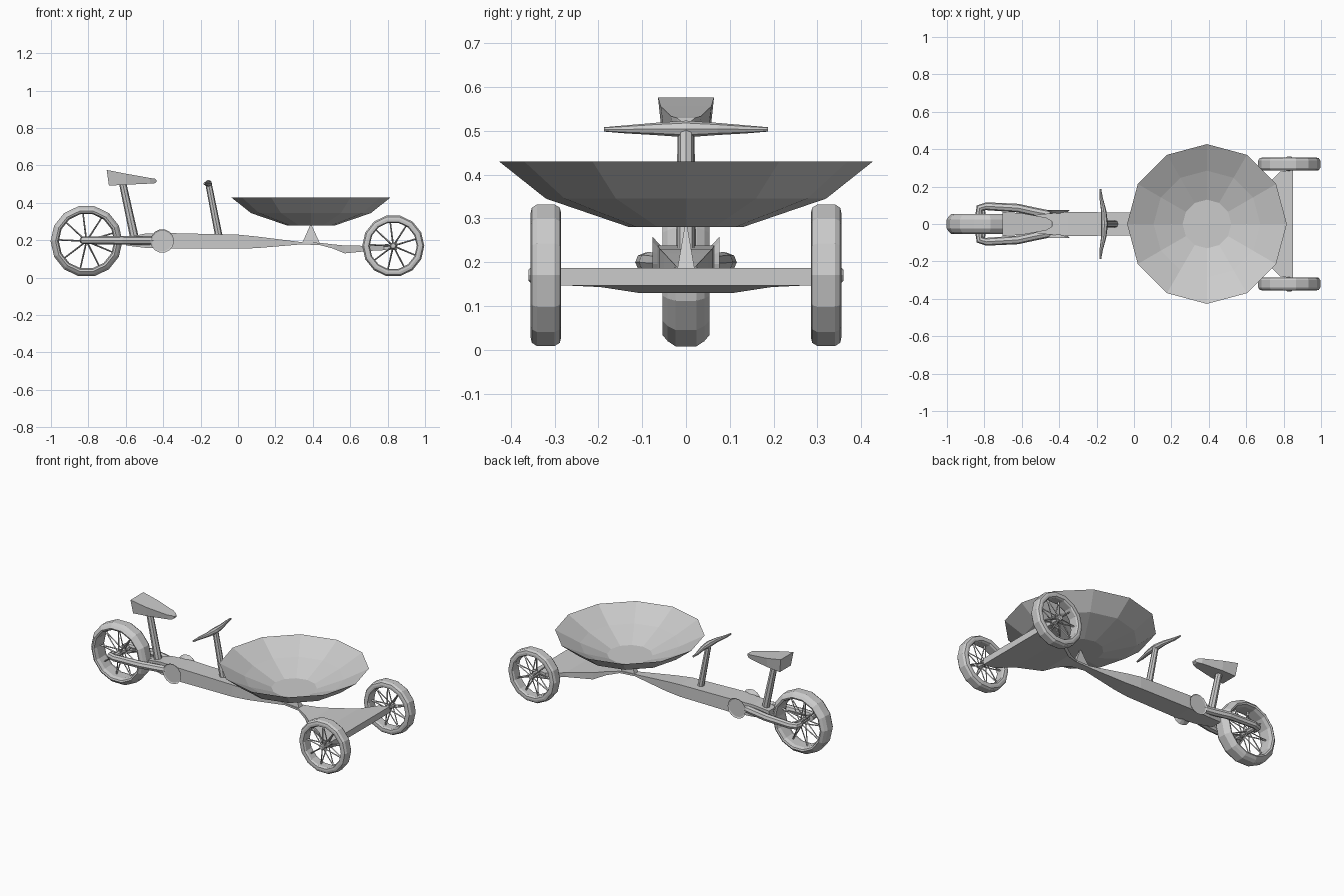
import bpy, bmesh
from math import sin, cos, tau
from mathutils import Vector

if "Cube" in bpy.data.objects:
    bpy.data.objects.remove(bpy.data.objects["Cube"])


def loft(name, rings, caps=True, loop=False):
    """Skin consecutive rings of points into one flat-shaded mesh."""
    bm = bmesh.new()
    vs = [[bm.verts.new(p) for p in r] for r in rings]
    n = len(vs[0])
    pairs = list(zip(vs, vs[1:])) + ([(vs[-1], vs[0])] if loop else [])
    for a, b in pairs:
        for i in range(n):
            bm.faces.new((a[i], a[(i + 1) % n], b[(i + 1) % n], b[i]))
    if caps and not loop:
        bm.faces.new(vs[0])
        bm.faces.new(vs[-1])
    bmesh.ops.recalc_face_normals(bm, faces=bm.faces)
    me = bpy.data.meshes.new(name)
    bm.to_mesh(me)
    bm.free()
    ob = bpy.data.objects.new(name, me)
    bpy.context.collection.objects.link(ob)
    return ob


def lathe(name, profile, n, c, axis='y', loop=False):
    """Spin (radius, height) pairs around an axis through c."""
    rings = []
    for r, h in profile:
        ring = []
        for i in range(n):
            u, v = r * cos(tau * i / n), r * sin(tau * i / n)
            d = (u, h, v) if axis == 'y' else (u, v, h)
            ring.append(Vector(c) + Vector(d))
        rings.append(ring)
    return loft(name, rings, loop=loop)


def tube(name, path, radii, n=8):
    """Round tube along a path, with one radius per point."""
    pts = [Vector(p) for p in path]
    rings = []
    for i, p in enumerate(pts):
        t = (pts[min(i + 1, len(pts) - 1)] - pts[max(i - 1, 0)]).normalized()
        up = Vector((0, 0, 1)) if abs(t.z) < 0.8 else Vector((0, 1, 0))
        a = t.cross(up).normalized()
        b = t.cross(a)
        rings.append([p + radii[i] * (a * cos(tau * k / n) + b * sin(tau * k / n))
                      for k in range(n)])
    return loft(name, rings)


def box_sections(name, sections):
    """Loft of rectangles: x bottom, x top, half width bottom/top, z bottom/top."""
    return loft(name, [[(xb, -wb, zb), (xb, wb, zb), (xt, wt, zt), (xt, -wt, zt)]
                       for xb, xt, wb, wt, zb, zt in sections])


def wheel(name, c, tyre, r_in, hub_r, hub_half, n=14, spokes=9):
    """Tyre ring, hub and spokes that alternate between hub sides."""
    half = tyre + [(r, -h) for r, h in reversed(tyre)]
    lathe(name + "_tyre", half, n, c, loop=True)
    lathe(name + "_hub", [(hub_r * .7, -hub_half), (hub_r, -hub_half * .85),
                          (hub_r, hub_half * .85), (hub_r * .7, hub_half)], 8, c)
    c = Vector(c)
    for i in range(spokes):
        for s in (-1, 1):
            a = tau * (i + .1 * s) / spokes + .3
            b = tau * i / spokes + .3
            tube(f"{name}_spoke", [c + Vector((hub_r * .6 * cos(a), s * .025, hub_r * .6 * sin(a))),
                                   c + Vector((r_in * cos(b), 0, r_in * sin(b)))],
                 [.004, .004], 4)


# wheels: one behind, two in front
wheel("rear_wheel", (-.81, 0, .195),
      [(.148, .03), (.155, .05), (.165, .054), (.18, .042), (.192, .024)], .153, .016, .075)
for s, side in ((-1, "right"), (1, "left")):
    wheel(f"front_{side}_wheel", (.83, s * .32, .17),
          [(.126, .024), (.132, .034), (.145, .035), (.158, .032), (.166, .02)], .132, .018, .04)

# chassis: beam that pinches under the bowl, then spreads to the front axle
box_sections("chassis", [(x, x, w, w, b, t) for x, w, b, t in (
    (-.60, .035, .172, .215), (-.5, .052, .16, .235), (-.35, .065, .155, .238),
    (0, .06, .155, .23), (.1, .05, .158, .22), (.34, .022, .178, .19),
    (.44, .03, .174, .186), (.51, .065, .155, .178), (.57, .11, .13, .172),
    (.70, .195, .143, .17), (.78, .28, .147, .178), (.85, .29, .147, .187))])
tube("front_axle", [(.83, -.33, .17), (.83, .33, .17)], [.014] * 2)

# rear fork arms and dished pedal discs
for s in (-1, 1):
    tube("rear_fork", [(-.45, s * .05, .198), (-.53, s * .065, .198), (-.62, s * .085, .2),
                       (-.79, s * .095, .2), (-.825, s * .085, .2), (-.83, s * .05, .2)],
         [.022, .023, .023, .021, .021, .018])
    lathe("pedal_disc", [(.03, s * .04), (.045, s * .06), (.063, s * .076),
                         (.055, s * .072)], 14, (-.405, 0, .196))

# saddle on a leaning post
tube("seat_post", [(-.555, 0, .22), (-.62, 0, .52)], [.023, .019])
box_sections("saddle", [
    (-.69, -.702, .055, .064, .492, .576), (-.6, -.6, .05, .058, .497, .556),
    (-.47, -.47, .028, .034, .503, .533), (-.445, -.445, .018, .02, .505, .529),
    (-.435, -.435, .012, .012, .512, .522)])

# steering post and swept, tapering handlebar
tube("steering_post", [(-.10, 0, .21), (-.158, 0, .505)], [.02, .017])
tube("handlebar", [(-.18, -.187, .503), (-.176, -.14, .503), (-.162, -.07, .504), (-.158, 0, .504),
                   (-.162, .07, .504), (-.176, .14, .503), (-.18, .187, .503)],
     [.005, .009, .014, .019, .014, .009, .005])

# twelve-sided bowl on a small pyramid
lathe("bowl", [(.13, .28), (.32, .345), (.427, .43), (.285, .355), (.13, .292)],
      12, (.39, 0, 0), axis='z')
loft("bowl_support", [[(.39 + u * w, v * h, z) for u, v in ((-1, -1), (1, -1), (1, 1), (-1, 1))]
                      for w, h, z in ((.048, .02, .183), (.004, .003, .281))])
